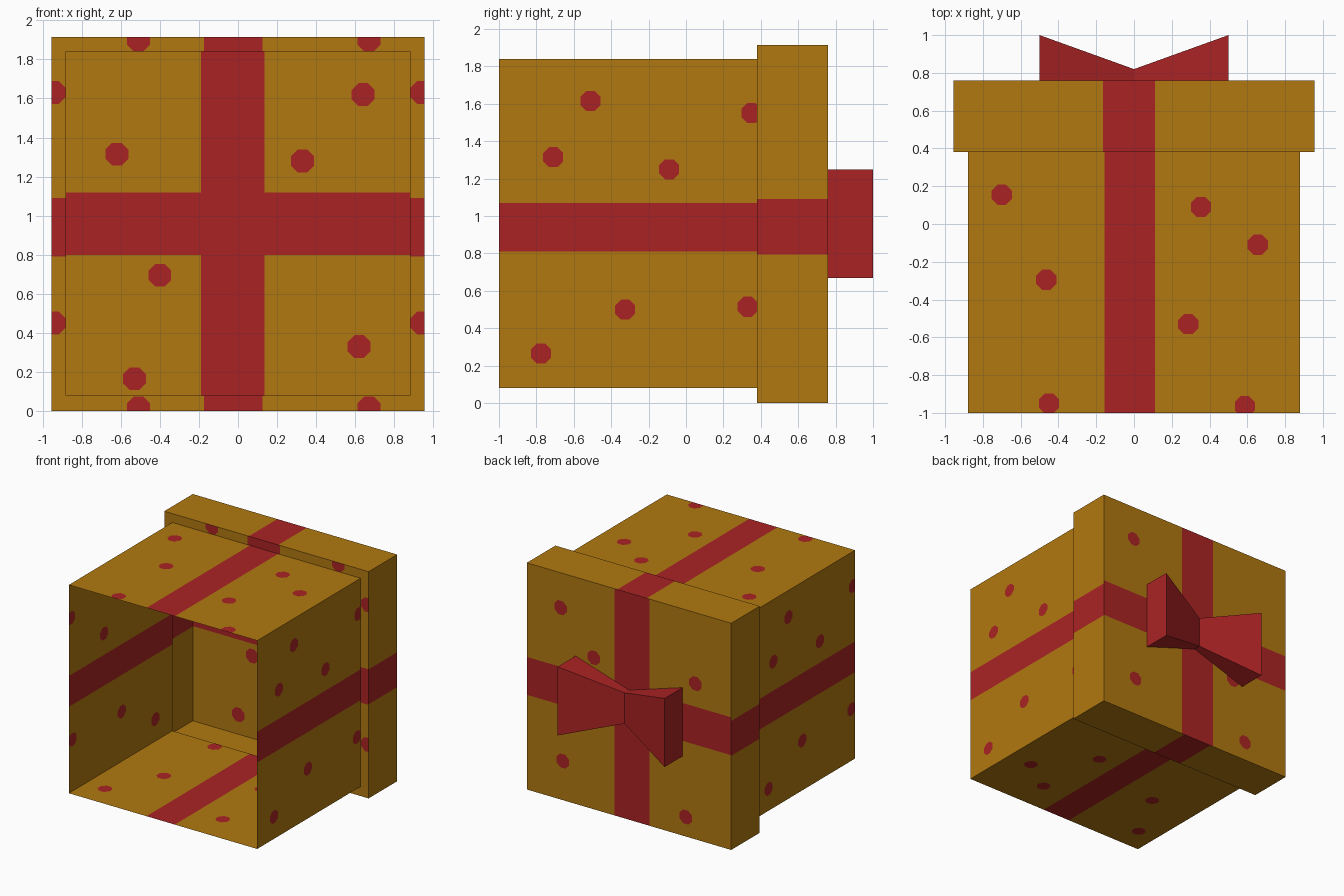
import bpy, math
from mathutils import Vector
from mathutils.geometry import delaunay_2d_cdt

if "Cube" in bpy.data.objects:
    bpy.data.objects.remove(bpy.data.objects["Cube"])


def material(name, rgb):
    m = bpy.data.materials.new(name)
    m.diffuse_color = (*rgb, 1)
    m.use_nodes = True
    m.node_tree.nodes["Principled BSDF"].inputs["Base Color"].default_value = m.diffuse_color
    return m


gold = material("gold paper", (0.44, 0.19, 0.005))
red = material("red ribbon", (0.405, 0.0165, 0.0175))


def rect(u0, u1, v0, v1):
    return [(u0, v0), (u1, v0), (u1, v1), (u0, v1)]


def dot(u, v, r):
    a = math.pi / 8
    return [(u + r * math.cos(a + i * math.pi / 4), v + r * math.sin(a + i * math.pi / 4))
            for i in range(8)]


def panel(mesh, to3d, outward, outline, red_shapes):
    """Flat sheet with red shapes cut into it, clipped to its outline."""
    pts, loops = [], []
    for shape in [outline] + red_shapes:
        loops.append(list(range(len(pts), len(pts) + len(shape))))
        pts += [Vector(p) for p in shape]
    vs, _, fs, _, _, origin = delaunay_2d_cdt(pts, [], loops, 0, 1e-5)
    base = len(mesh["v"])
    mesh["v"] += [Vector(to3d(*p)) for p in vs]
    for f, o in zip(fs, origin):
        if 0 not in o:
            continue
        f = [base + i for i in f]
        a, b, c = (mesh["v"][i] for i in f)
        if (b - a).cross(c - a).dot(Vector(outward)) < 0:
            f.reverse()
        mesh["f"].append(f)
        mesh["m"].append(1 if len(o) > 1 else 0)


def build(name, mesh):
    me = bpy.data.meshes.new(name)
    me.from_pydata(mesh["v"], [], mesh["f"])
    me.materials.append(gold)
    me.materials.append(red)
    me.polygons.foreach_set("material_index", mesh["m"])
    me.update()
    ob = bpy.data.objects.new(name, me)
    bpy.context.collection.objects.link(ob)


def new():
    return {"v": [], "f": [], "m": []}


BX, BY0, BY1, BZ0, BZ1 = 0.88, -1.0, 0.38, 0.08, 1.84   # box
LX, LY, LZ = 0.955, 0.76, 1.915                         # lid

# Box: four dotted walls, open at the front; opposite walls run backwards
box = new()
side_dots = [(-.51, 1.615), (.35, 1.55), (-.71, 1.315), (-.09, 1.25),
             (-.325, .5), (.33, .515), (-.775, .265)]
top_dots = [(-.7, .155), (.355, .09), (.655, -.11), (-.465, -.295),
            (.287, -.53), (-.45, -.95), (.587, -.965)]
for s in (1, -1):
    def flip(y, s=s):
        return y if s > 0 else BY0 + BY1 - y
    panel(box, lambda y, z: (s * BX, y, z), (s, 0, 0), rect(BY0, BY1, BZ0, BZ1),
          [rect(BY0, BY1, .81, 1.07)] + [dot(flip(y), z, .058) for y, z in side_dots])
    zz = BZ1 if s > 0 else BZ0
    panel(box, lambda x, y: (x, y, zz), (0, 0, s), rect(-BX, BX, BY0, BY1),
          [rect(-.155, .11, BY0, BY1)] + [dot(x, flip(y), .058) for x, y in top_dots])
build("gift_box", box)

# Lid: wider shell with a rim ring around the box and a dotted end face
lid = new()
for s in (1, -1):
    panel(lid, lambda y, z: (s * LX, y, z), (s, 0, 0), rect(BY1, LY, 0, LZ),
          [rect(BY1, LY, .795, 1.09)])
    zz = LZ if s > 0 else 0
    panel(lid, lambda x, y: (x, y, zz), (0, 0, s), rect(-LX, LX, BY1, LY),
          [rect(-.165, .11, BY1, LY)])
    # rim strips
    x0, x1 = sorted((s * BX, s * LX))
    panel(lid, lambda x, z: (x, BY1, z), (0, -1, 0), rect(x0, x1, BZ0, BZ1),
          [rect(x0, x1, .79, 1.09)] + [dot(s * .942, z, .064) for z in (.45, 1.63)])
    z0, z1 = (BZ1, LZ) if s > 0 else (0, BZ0)
    zd = 1.9 if s > 0 else .015
    panel(lid, lambda x, z: (x, BY1, z), (0, -1, 0), rect(-LX, LX, z0, z1),
          [rect(-.175, .125, z0, z1)] + [dot(x, zd, .064) for x in (-.51, .67)])
end_dots = [(-.62, 1.315), (.64, 1.62), (.33, 1.28), (-.4, .695), (.62, .33), (-.53, .165)]
panel(lid, lambda x, z: (x, LY, z), (0, 1, 0), rect(-LX, LX, 0, LZ),
      [rect(-.19, .135, 0, LZ), rect(-LX, LX, .80, 1.12)]
      + [dot(x, z, .063) for x, z in end_dots])
build("lid", lid)

# Bow: two flared wedges pinched in the middle, resting on the lid
bow = new()
for x, y, z0, z1 in ((-.5, 1, .67, 1.25), (0, .82, .835, 1.095), (.5, 1, .67, 1.25)):
    bow["v"] += [(x, LY, z0), (x, y, z0), (x, y, z1), (x, LY, z1)]
for k in (0, 4):
    bow["f"] += [[k + i, k + i + 1, k + i + 5, k + i + 4] for i in range(3)]
bow["f"] = [f[::-1] for f in bow["f"]] + [[3, 2, 1, 0], [8, 9, 10, 11]]
bow["f"] = [f if i > 5 else f[::-1] for i, f in enumerate(bow["f"])]
# make every face point away from the bow's core
for f in bow["f"]:
    a, b, c, d = (Vector(bow["v"][i]) for i in f)
    mid = (a + b + c + d) / 4
    if (c - a).cross(d - b).dot(mid - Vector((mid.x * .9, .78, .96))) < 0:
        f.reverse()
bow["m"] = [1] * len(bow["f"])
build("bow", bow)
